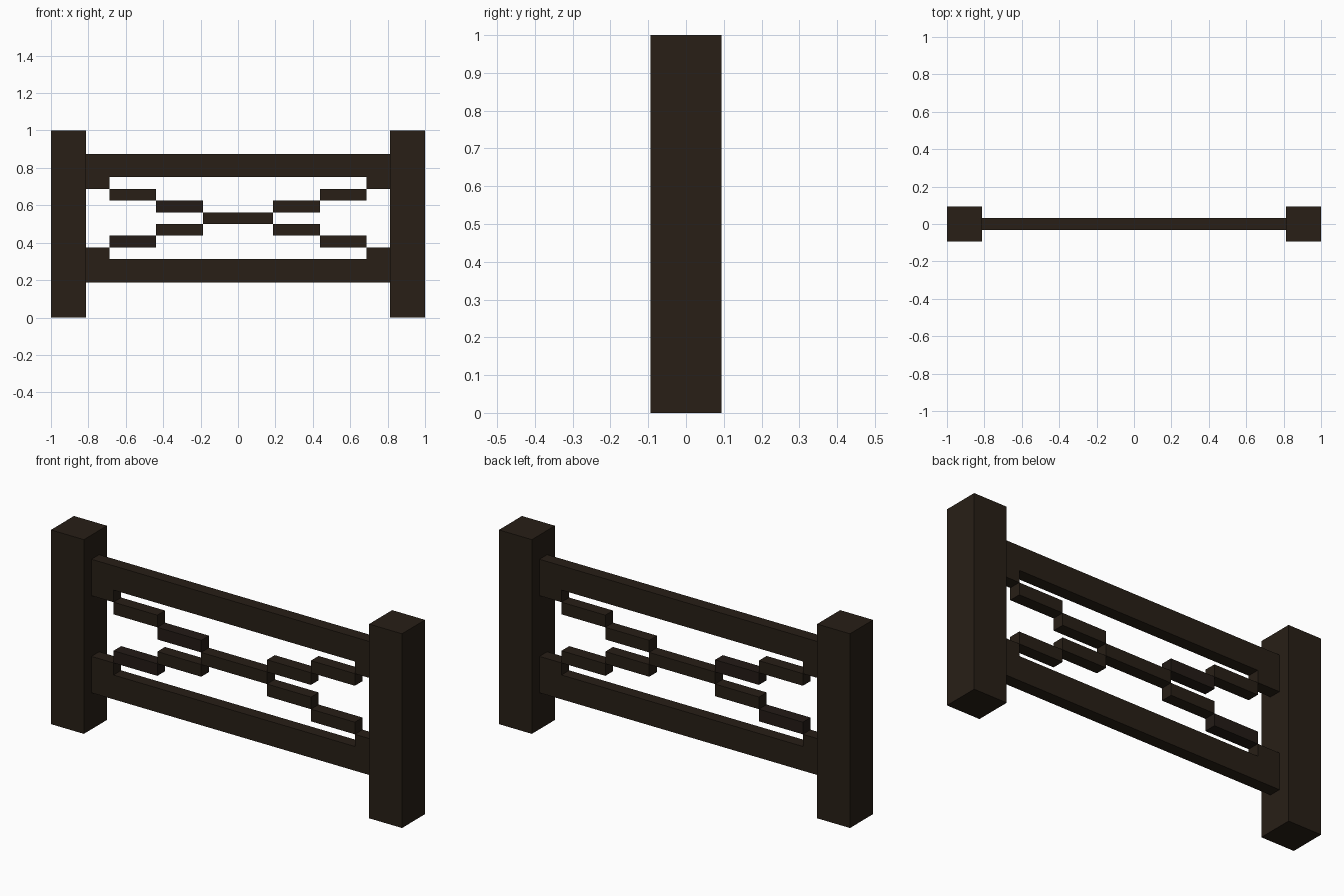
import bpy, bmesh

if "Cube" in bpy.data.objects:
    bpy.data.objects.remove(bpy.data.objects["Cube"])

U = 1 / 16  # block unit of the model

wood = bpy.data.materials.new("dark_wood")
wood.diffuse_color = (0.021, 0.0135, 0.008, 1)
wood.use_nodes = True
wood.node_tree.nodes["Principled BSDF"].inputs["Base Color"].default_value = wood.diffuse_color
shade = bpy.data.materials.new("shaded_wood")
shade.diffuse_color = (0.017, 0.011, 0.008, 1)
shade.use_nodes = True
shade.node_tree.nodes["Principled BSDF"].inputs["Base Color"].default_value = shade.diffuse_color


def extrude_profile(name, points, half_depth, mat=wood):
    """Extrude an x-z outline (in block units) symmetrically along y."""
    bm = bmesh.new()
    face = bm.faces.new([bm.verts.new((x * U, -half_depth * U, z * U)) for x, z in points])
    ext = bmesh.ops.extrude_face_region(bm, geom=[face])
    verts = [g for g in ext["geom"] if isinstance(g, bmesh.types.BMVert)]
    bmesh.ops.translate(bm, verts=verts, vec=(0, 2 * half_depth * U, 0))
    bmesh.ops.recalc_face_normals(bm, faces=bm.faces[:])
    mesh = bpy.data.meshes.new(name)
    bm.to_mesh(mesh)
    bm.free()
    mesh.materials.append(mat)
    obj = bpy.data.objects.new(name, mesh)
    bpy.context.collection.objects.link(obj)
    return obj


def box(name, x0, x1, z0, z1, half_depth, mat=wood):
    return extrude_profile(name, [(x0, z0), (x1, z0), (x1, z1), (x0, z1)], half_depth, mat)


# End posts
box("left_post", -16, -13, 0, 16, 1.5)
box("right_post", 13, 16, 0, 16, 1.5)

# Rails with a small stepped bracket at each end
extrude_profile("bottom_rail", [(-13, 3), (13, 3), (13, 6), (11, 6),
                                (11, 5), (-11, 5), (-11, 6), (-13, 6)], 0.5)
extrude_profile("top_rail", [(-13, 14), (-13, 11), (-11, 11), (-11, 12),
                             (11, 12), (11, 11), (13, 11), (13, 14)], 0.5)

# Stepped cross brace between the rails
box("brace_centre", -3, 3, 8, 9, 0.5)
for side, s in (("left", -1), ("right", 1)):
    for step in (1, 2):
        a, b = sorted((s * (4 * step - 1), s * (4 * step + 3)))
        for level, z in (("upper", 8 + step), ("lower", 8 - step)):
            # Shade alternates along each diagonal
            dark = (step == 1) == (level == "upper") if side == "left" else False
            box(f"brace_{side}_{level}_{step}", a, b, z, z + 1, 0.5, shade if dark else wood)
